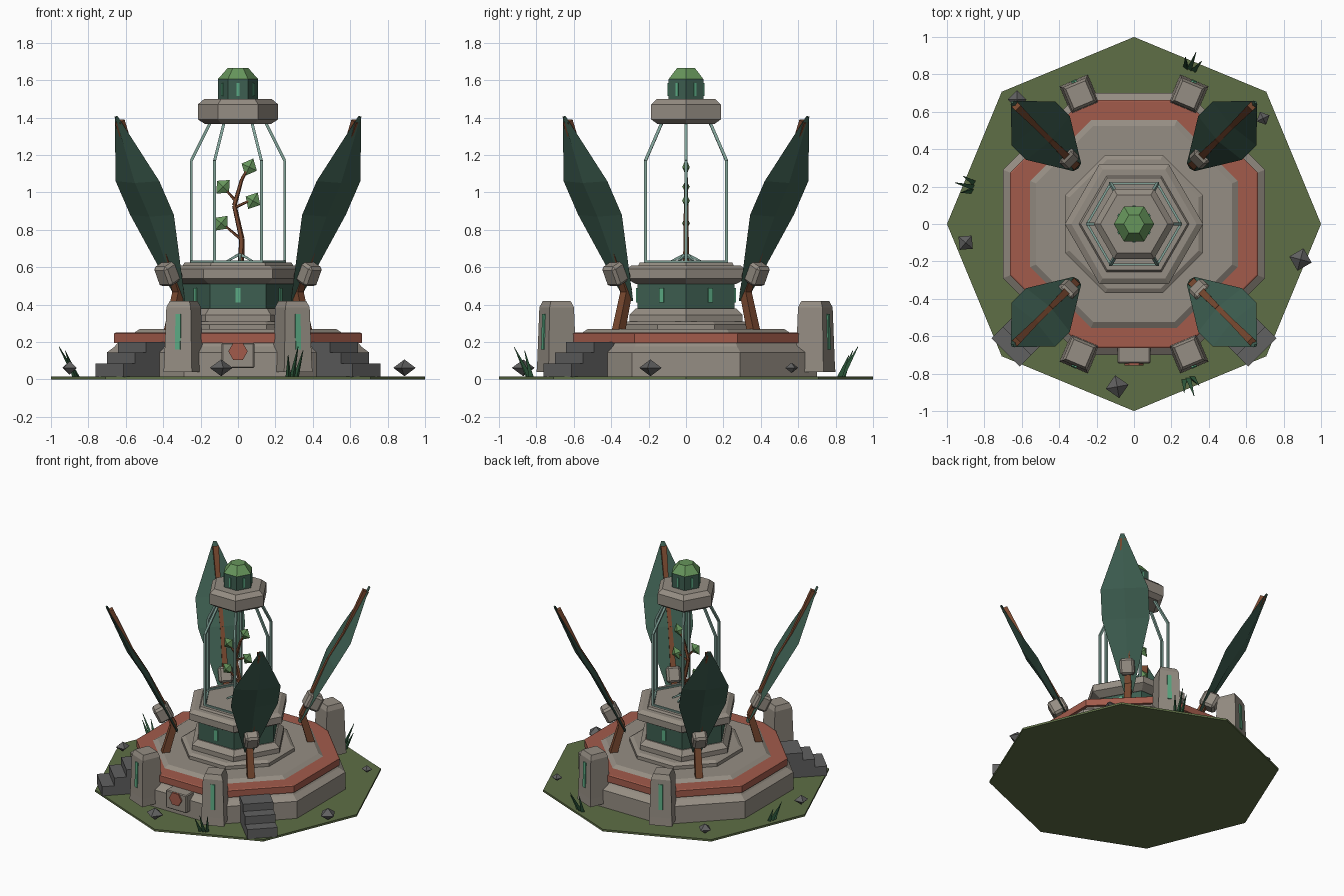
import bpy, bmesh
from math import pi, cos, sin, radians, atan2
from mathutils import Matrix, Vector

if "Cube" in bpy.data.objects:
    bpy.data.objects.remove(bpy.data.objects["Cube"])

def material(name, r, g, b):
    m = bpy.data.materials.new(name)
    m.diffuse_color = (r ** 2.2, g ** 2.2, b ** 2.2, 1)
    m.use_nodes = True
    m.node_tree.nodes["Principled BSDF"].inputs["Base Color"].default_value = m.diffuse_color
    return m

STONE = material("stone", .58, .55, .51)
DARK = material("dark_stone", .38, .38, .38)
RED = material("clay", .63, .36, .30)
GRASS = material("grass", .37, .43, .28)
GREEN = material("deep_green", .25, .37, .32)
GLOW = material("glow", .36, .66, .51)
FRAME = material("frame", .50, .63, .59)
WOOD = material("wood", .47, .29, .20)
FOLIAGE = material("foliage", .40, .58, .36)
BLADE = material("blade", .20, .36, .25)

def skin(name, shells, mat, xf=None):
    """Each shell is a list of rings of points, joined in order and capped."""
    bm = bmesh.new()
    for rings in shells:
        vs = [[bm.verts.new(p) for p in ring] for ring in rings]
        n = len(vs[0])
        for a, b in zip(vs, vs[1:]):
            for i in range(n):
                j = (i + 1) % n
                bm.faces.new((a[i], a[j], b[j], b[i]))
        bm.faces.new(vs[0][::-1])
        bm.faces.new(vs[-1])
    bmesh.ops.recalc_face_normals(bm, faces=bm.faces)
    if xf:
        bm.transform(xf)
    me = bpy.data.meshes.new(name)
    bm.to_mesh(me)
    bm.free()
    me.materials.append(mat)
    ob = bpy.data.objects.new(name, me)
    bpy.context.collection.objects.link(ob)
    return ob

def stack(name, profile, n, mat, xf=None, rot=0.0):
    """n-sided tower from (radius, z) points."""
    return skin(name, [[[(r * cos(rot + 2 * pi * i / n), r * sin(rot + 2 * pi * i / n), z)
                         for i in range(n)] for r, z in profile]], mat, xf)

def octagon(name, profile, mat):
    return stack(name, [(a / cos(pi / 8), z) for a, z in profile], 8, mat, rot=pi / 8)

def box(name, dims, mat, xf, bevel=0):
    x, y, z = (d / 2 for d in dims)
    ring = [(-x, -y), (x, -y), (x, y), (-x, y)]
    ob = skin(name, [[[(a, b, h) for a, b in ring] for h in (-z, z)]], mat, xf)
    if bevel:
        m = ob.modifiers.new("chamfer", 'BEVEL')
        m.width, m.segments = bevel, 1
    return ob

def bars(name, segs, mat, n=4, xf=None):
    """Straight tapered bars (start, end, radius, end radius)."""
    shells = []
    for p, q, r0, r1 in segs:
        p, q = Vector(p), Vector(q)
        d = (q - p).normalized()
        u = d.cross(Vector((0, 1, 0)) if abs(d.y) < .9 else Vector((1, 0, 0))).normalized()
        v = d.cross(u)
        shells.append([[c + (u * cos(t) + v * sin(t)) * r for t in
                        [pi / 4 + 2 * pi * i / n for i in range(n)]] for c, r in ((p, r0), (q, r1))])
    return skin(name, shells, mat, xf)

def turn(deg):
    return Matrix.Rotation(radians(deg), 4, 'Z')

def at(x, y, z):
    return Matrix.Translation((x, y, z))

# ground and stepped octagonal platform
stack("ground", [(1, 0), (1, .015)], 8, GRASS)
octagon("platform_base", [(.70, .015), (.70, .145), (.66, .175), (.64, .2)], STONE)
octagon("platform_band", [(.663, .195), (.663, .245), (.655, .25)], RED)
octagon("platform_top", [(.555, .24), (.555, .25), (.525, .27)], STONE)
octagon("hub_step", [(.37, .26), (.37, .295), (.345, .31)], STONE)

# hexagonal hub
stack("hub_foot", [(.35, .3), (.35, .345), (.31, .38)], 6, STONE)
stack("hub_drum", [(.30, .37), (.30, .515)], 6, GREEN)
stack("hub_crown", [(.31, .51), (.37, .54), (.37, .59), (.335, .61), (.295, .61), (.285, .625)], 6, STONE)
for i in range(6):
    box(f"drum_light_{i}", (.012, .028, .08), GLOW, turn(30 + 60 * i) @ at(.261, 0, .45))

# glass house frame
segs = []
for i in range(6):
    a, b = pi * i / 3, pi * (i + 1) / 3
    P = lambda t, r, z: (r * cos(t), r * sin(t), z)
    segs += [(P(a, .25, .62), P(a, .25, 1.17), .011, .011),
             (P(a, .25, 1.17), P(a, .145, 1.38), .011, .011),
             (P(a, .25, .63), P(b, .25, .63), .009, .009)]
bars("house_frame", segs, FRAME)

# roof cap and lantern
stack("roof_cap", [(.175, 1.365), (.215, 1.39), (.215, 1.47), (.18, 1.5)], 6, STONE)
stack("lantern", [(.108, 1.49), (.108, 1.605)], 6, GREEN)
stack("lantern_dome", [(.108, 1.605), (.055, 1.665)], 6, FOLIAGE)
for i in range(6):
    box(f"lantern_light_{i}", (.01, .016, .07), GLOW, turn(30 + 60 * i) @ at(.094, 0, 1.55))

# sapling
trunk = [(.015, 0, .62), (.02, 0, .75), (-.02, 0, .93), (.02, 0, 1.07), (.055, 0, 1.13)]
rad = [.018, .015, .013, .010, .007]
segs = [(trunk[i], trunk[i + 1], rad[i], rad[i + 1]) for i in range(4)]
segs += [((.015, 0, .75), (-.08, 0, .83), .009, .006),
         ((-.015, 0, .92), (.07, 0, .96), .009, .006),
         ((-.01, 0, .95), (-.07, 0, 1.02), .009, .006)]
bars("sapling_trunk", segs, WOOD, 5)
bars("sapling_roots", [((.01, 0, .67), (.01 + .085 * cos(t), .085 * sin(t), .63), .012, .006)
                       for t in [pi / 6 + i * pi / 3 for i in range(6)]], FRAME, 4)
for i, (x, z, a) in enumerate([(-.09, .835, 40), (.08, .955, 30), (-.08, 1.03, 45), (.06, 1.135, 25)]):
    stack(f"sapling_leaf_{i}", [(.001, -.05), (.045, 0), (.001, .05)], 4, FOLIAGE,
          at(x, 0, z) @ Matrix.Rotation(radians(a), 4, 'Y') @ Matrix.Diagonal((1, .45, 1, 1)))

# four large petals with ribs, stalks and clamps
tilt = atan2(.49, .985)
nr, nz = cos(tilt), -sin(tilt)
stations = [(.43, .42, .03, .012), (.65, .88, .165, .022), (.76, 1.06, .165, .022), (.92, 1.405, .012, .008)]
for i in range(4):
    xf = turn(45 + 90 * i)
    skin(f"petal_{i}", [[[(r, w, z), (r + nr * t, 0, z + nz * t), (r, -w, z), (r - nr * t, 0, z - nz * t)]
                         for r, z, w, t in stations]], GREEN, xf)
    rib = [(.51, 0, .26), (.45, 0, .47), (.64, 0, .88), (.745, 0, 1.06), (.895, 0, 1.38)]
    rr = [.036, .032, .02, .02, .028]
    bars(f"petal_rib_{i}", [(rib[k], rib[k + 1], rr[k], rr[k + 1]) for k in range(4)], WOOD, 4, xf)
    box(f"petal_clamp_{i}", (.115, .10, .115), STONE,
        xf @ at(.525, 0, .57) @ Matrix.Rotation(tilt, 4, 'Y'), .015)

# four posts with light slits
for i, a in enumerate((67.2, 112.8, 247.2, 292.8)):
    xf = turn(a) @ at(.75, 0, 0)
    stack(f"post_{i}", [(.116, .04), (.112, .10), (.10, .385), (.08, .42)], 4, STONE, xf, pi / 4)
    box(f"post_light_{i}", (.014, .03, .19), GLOW,
        xf @ at(.074, 0, .255) @ Matrix.Rotation(-.03, 4, 'Y'))

# corner stairs at the front
for s, a in (("left", 225), ("right", 315)):
    for k, (r, h) in enumerate([(.97, .085), (.885, .145), (.80, .2)]):
        box(f"stair_{s}_{k}", (r - .62, .212, h - .012), DARK,
            turn(a) @ at((r + .62) / 2, 0, (h + .012) / 2))

# front plaque with hexagon badge
box("plaque", (.175, .09, .135), STONE, at(0, -.70, .128), .006)
stack("plaque_badge", [(.052, 0), (.052, .014)], 6, RED,
      at(0, -.742, .15) @ Matrix.Rotation(pi / 2, 4, 'X'))

# rocks
for i, (x, y, s) in enumerate([(-.625, .665, .05), (.69, .565, .038), (-.9, -.1, .05),
                               (.89, -.19, .062), (-.09, -.87, .062)]):
    stack(f"rock_{i}", [(.002, -.7 * s), (s, 0), (.002, .7 * s)], 4, DARK, at(x, y, .062) @ turn(25 * i))

# grass tufts leaning outward
for i, (x, y) in enumerate([(.30, .83), (-.865, .20), (.29, -.83)]):
    bars(f"grass_tuft_{i}", [((0, t, .01), (d, t * 2, h), .017, .002)
                             for t, d, h in ((-.022, .06, .13), (0, .095, .175), (.022, .05, .155))],
         BLADE, 3, at(x, y, 0) @ Matrix.Rotation(atan2(y, x), 4, 'Z'))
